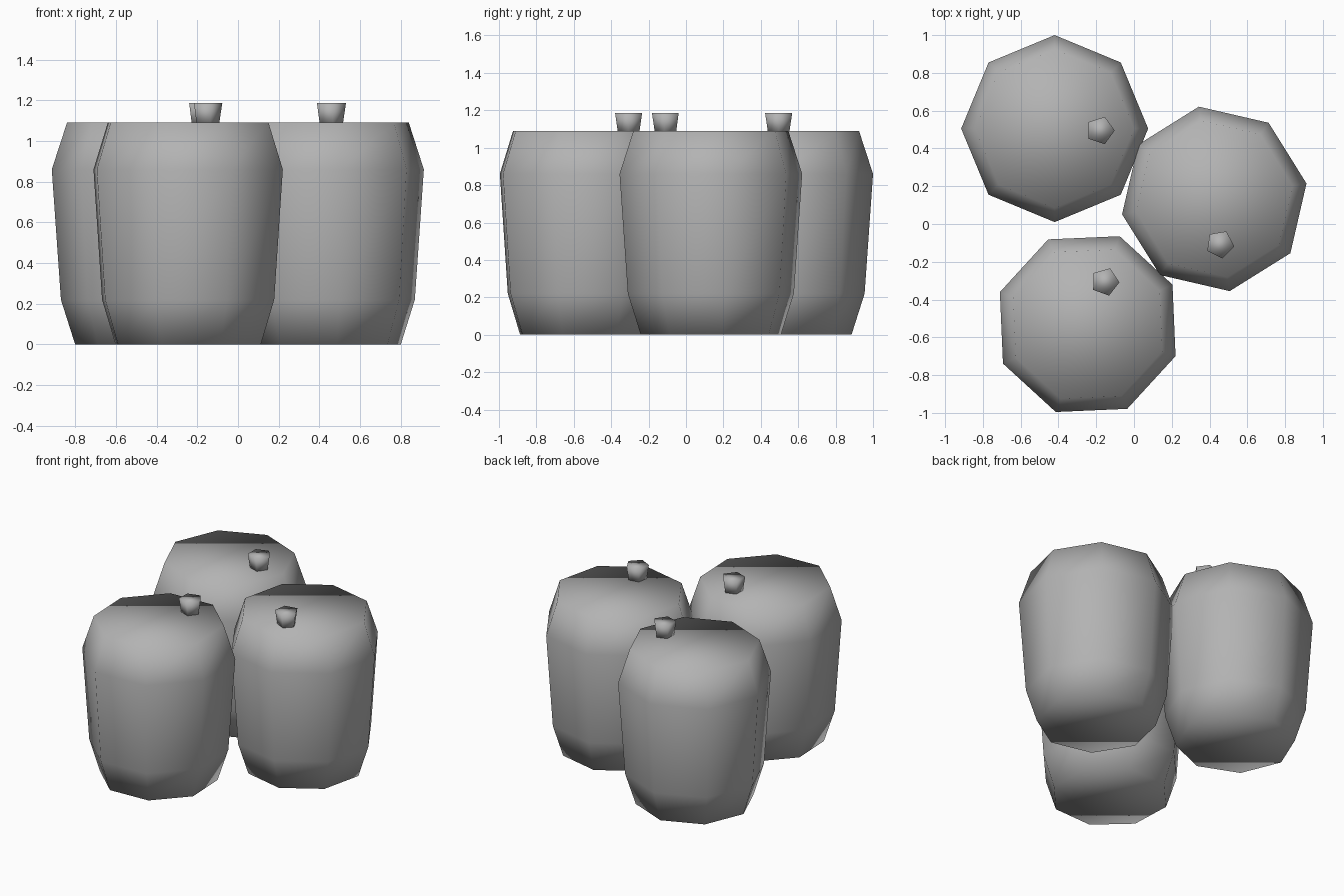
import bpy, math

if "Cube" in bpy.data.objects:
    bpy.data.objects.remove(bpy.data.objects["Cube"])

gray = bpy.data.materials.new("plain gray")
gray.diffuse_color = (0.45, 0.45, 0.45, 1)
gray.use_nodes = True
gray.node_tree.nodes["Principled BSDF"].inputs["Base Color"].default_value = gray.diffuse_color


def lathe(name, profile, sides):
    """Closed smooth solid from (radius, height) rings."""
    verts = [(r * math.cos(2 * math.pi * i / sides), r * math.sin(2 * math.pi * i / sides), z)
             for r, z in profile for i in range(sides)]
    faces = [(k * sides + i, k * sides + (i + 1) % sides,
              (k + 1) * sides + (i + 1) % sides, (k + 1) * sides + i)
             for k in range(len(profile) - 1) for i in range(sides)]
    faces.append(tuple(reversed(range(sides))))
    faces.append(tuple(range((len(profile) - 1) * sides, len(profile) * sides)))
    mesh = bpy.data.meshes.new(name)
    mesh.from_pydata(verts, [], faces)
    mesh.materials.append(gray)
    mesh.shade_smooth()
    return mesh


barrel_mesh = lathe("barrel", [(0.38, 0), (0.45, 0.22), (0.495, 0.86), (0.42, 1.09)], 8)
bung_mesh = lathe("bung", [(0.06, 1.08), (0.076, 1.186)], 5)

# Three barrels, each with an off-centre stopper on its lid
placements = [("back", -0.42, 0.505, 0), ("right", 0.425, 0.133, -80.5), ("front", -0.245, -0.53, 70)]
for label, x, y, turn in placements:
    barrel = bpy.data.objects.new(label + "_barrel", barrel_mesh)
    barrel.location = (x, y, 0)
    bung = bpy.data.objects.new(label + "_bung", bung_mesh)
    a = math.radians(turn)
    bung.location = (x + 0.242 * math.cos(a - 0.04), y + 0.242 * math.sin(a - 0.04), 0)
    for ob in (barrel, bung):
        ob.rotation_euler.z = a
        bpy.context.collection.objects.link(ob)
